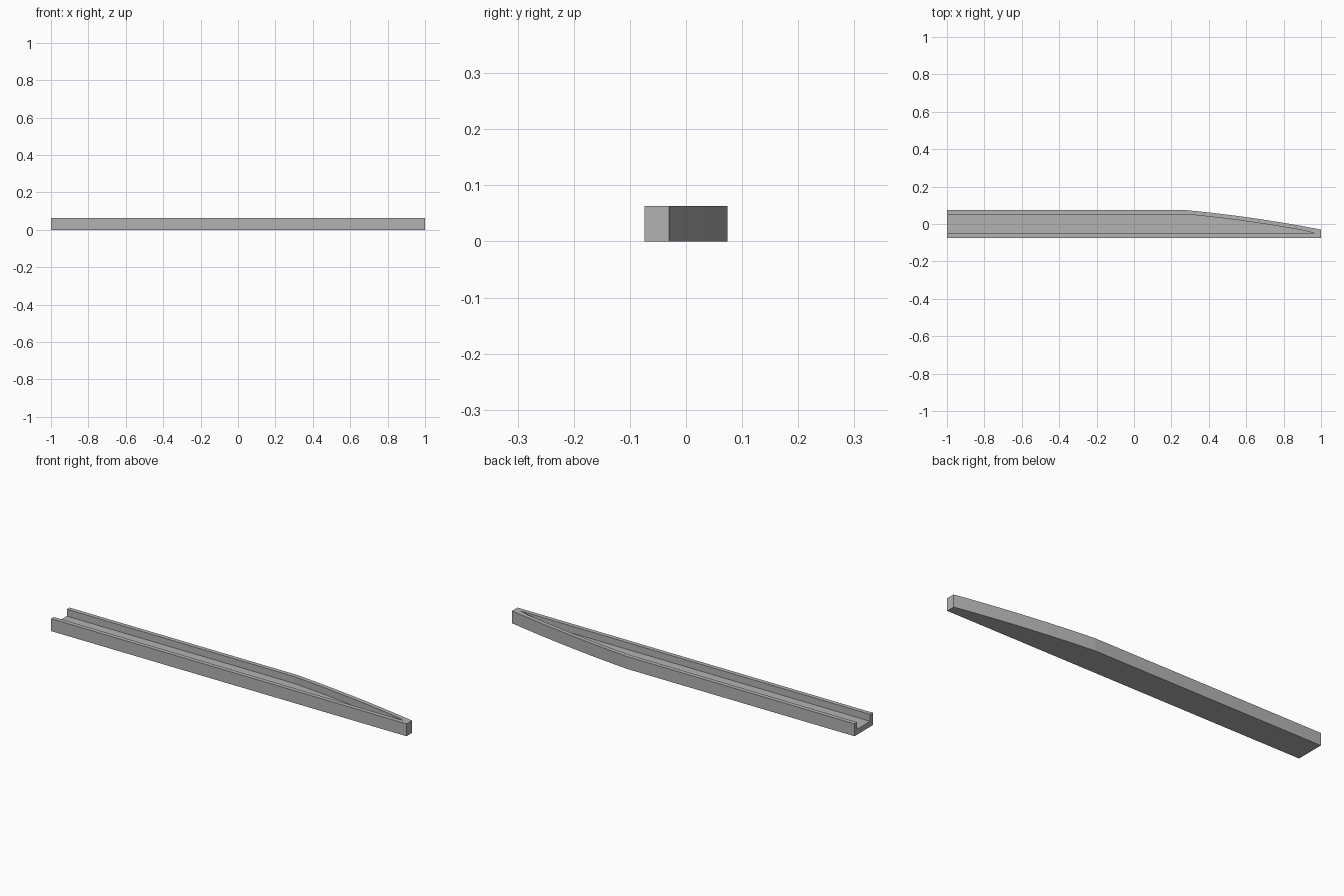
import bpy, bmesh

if "Cube" in bpy.data.objects:
    bpy.data.objects.remove(bpy.data.objects["Cube"])

HALF, WALL, HEIGHT, FLOOR = 0.074, 0.022, 0.063, 0.028
BEND, TIP_Y, BULGE, STEPS = 0.28, -0.03, 0.009, 12

grey = bpy.data.materials.new("light_grey")
grey.diffuse_color = (0.45, 0.45, 0.45, 1)
grey.use_nodes = True
grey.node_tree.nodes["Principled BSDF"].inputs["Base Color"].default_value = grey.diffuse_color


def taper(x):
    """Outer back edge: straight, then a shallow bowed taper to the tip."""
    t = max(0, (x - BEND) / (1 - BEND))
    return HALF + (TIP_Y - HALF) * t + 4 * BULGE * t * (1 - t)


# Stations along the rail; the groove closes to a point just before the tip
groove_end = 0.97
xs = [-1, BEND] + [BEND + (groove_end - BEND) * i / STEPS for i in range(1, STEPS + 1)]
front, front_in = -HALF, -HALF + WALL
outer = [(x, taper(x)) for x in xs]
inner = [(x, max(front_in, taper(x) - WALL)) for x in xs[:-1]] + [(groove_end, front_in)]


def prism(bm, outline, z0, z1):
    """Closed vertical prism from a counter-clockwise outline."""
    base = bm.faces.new([bm.verts.new((x, y, z0)) for x, y in outline])
    top = bmesh.ops.extrude_face_region(bm, geom=[base])["geom"]
    bmesh.ops.translate(bm, vec=(0, 0, z1 - z0),
                        verts=[v for v in top if isinstance(v, bmesh.types.BMVert)])
    bmesh.ops.recalc_face_normals(bm, faces=bm.faces)


def make_object(name, outline, z0, z1):
    bm = bmesh.new()
    prism(bm, outline, z0, z1)
    mesh = bpy.data.meshes.new(name)
    bm.to_mesh(mesh)
    bm.free()
    mesh.materials.append(grey)
    obj = bpy.data.objects.new(name, mesh)
    bpy.context.collection.objects.link(obj)
    return obj


# Solid tapered rail
rail = make_object("tapered_rail", [(-1, front), (1, front), (1, TIP_Y)] + outer[::-1], 0, HEIGHT)

# Groove open at the left end and at the top
groove = make_object("groove_cutter",
                     [(-1.1, front_in)] + inner[::-1] + [(-1.1, HALF - WALL)],
                     FLOOR, HEIGHT + 0.1)
groove.hide_render = True
groove.hide_viewport = True
cut = rail.modifiers.new("groove", 'BOOLEAN')
cut.operation, cut.object, cut.solver = 'DIFFERENCE', groove, 'EXACT'

# Smooth the bowed side, keep the corners sharp
bpy.context.view_layer.objects.active = rail
rail.select_set(True)
bpy.ops.object.modifier_apply(modifier="groove")
bpy.ops.object.shade_smooth_by_angle(angle=0.06)
